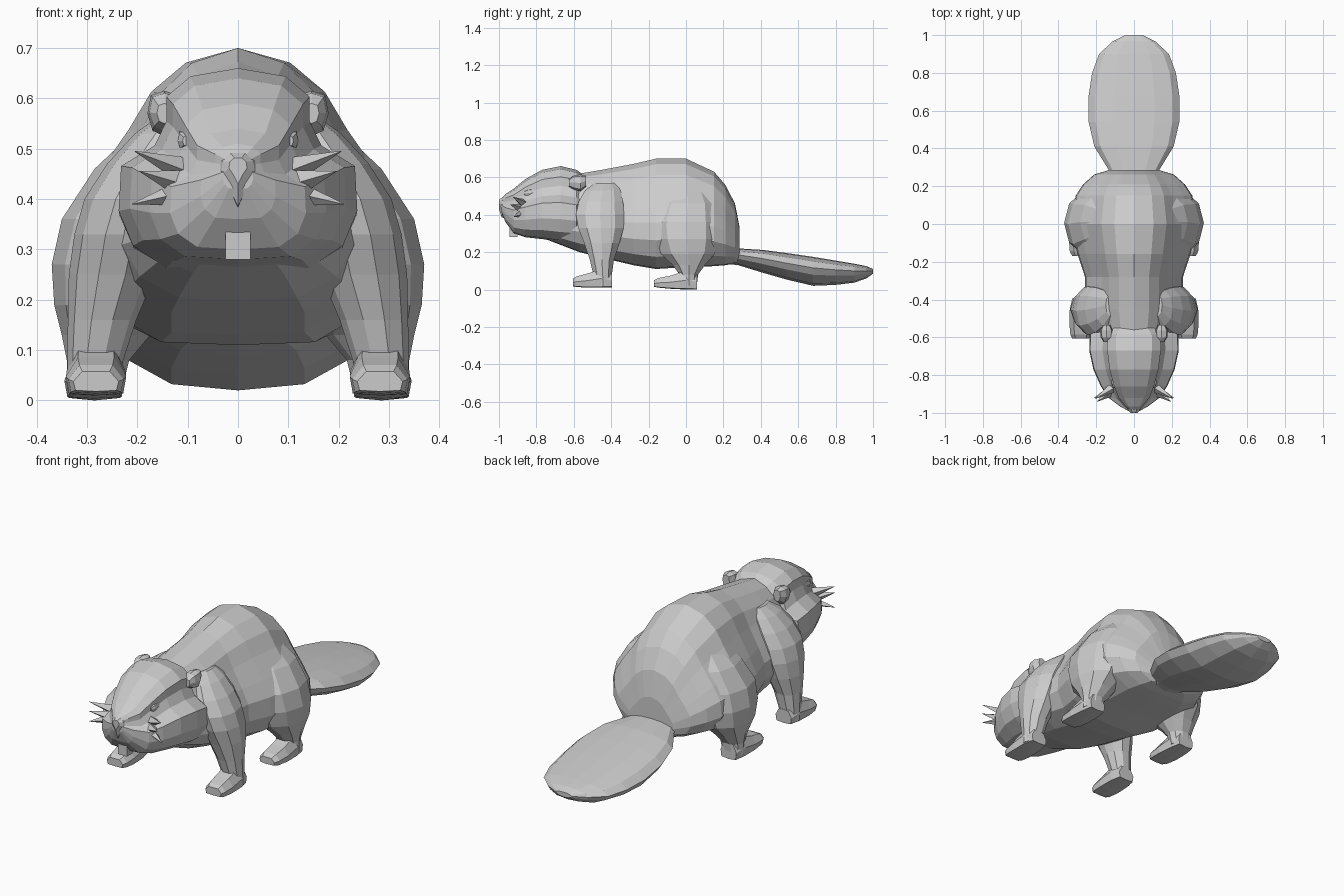
import bpy, bmesh, math
from mathutils import Vector


def loft(name, rings, mirror=False):
    """Skin a list of equal-length point rings and cap both ends."""
    bm = bmesh.new()
    loops = [[bm.verts.new(p) for p in ring] for ring in rings]
    n = len(loops[0])
    for a, b in zip(loops, loops[1:]):
        for i in range(n):
            j = (i + 1) % n
            bm.faces.new((a[i], a[j], b[j], b[i]))
    bm.faces.new(loops[0])
    bm.faces.new(loops[-1])
    bmesh.ops.recalc_face_normals(bm, faces=bm.faces)
    mesh = bpy.data.meshes.new(name)
    bm.to_mesh(mesh)
    bm.free()
    ob = bpy.data.objects.new(name, mesh)
    bpy.context.collection.objects.link(ob)
    if mirror:
        ob.modifiers.new("Mirror", 'MIRROR')
    return ob


def sections(half, rows, cx=0.0):
    """Rows (y, half_width, z_bottom, z_top) filled with a mirrored half outline."""
    full = half + [(-x, z) for x, z in half[-2:0:-1]]
    return [[(cx + x * w, y, lo + z * (hi - lo)) for x, z in full]
            for y, w, lo, hi in rows]


def columns(rows, n=10):
    """Rows (z, cx, cy, rx, ry) turned into horizontal ellipses."""
    return [[(cx + rx * math.cos(2 * math.pi * i / n),
              cy + ry * math.sin(2 * math.pi * i / n), z) for i in range(n)]
            for z, cx, cy, rx, ry in rows]


def spike(name, base, tip, wide, thick):
    """Four-sided tuft, mirrored to both sides."""
    base, tip = Vector(base), Vector(tip)
    axis = (tip - base).normalized()
    u = axis.cross(Vector((0, 1, 0))).normalized()
    v = axis.cross(u)
    ring = lambda c, s: [c + u * wide * s, c + v * thick * s,
                         c - u * wide * s, c - v * thick * s]
    return loft(name, [ring(base, 1), ring(tip, 0.03)], True)


# Body
body_half = [(0, 0), (.5, .01), (.83, .11), (.98, .26), (.96, .42),
             (.83, .55), (.63, .72), (.5, .85), (.3, .95), (0, 1)]
loft("body", sections(body_half, [
    (.287, .13, .15, .33), (.262, .215, .14, .46), (.21, .275, .13, .56),
    (.15, .315, .125, .63), (0, .345, .12, .70), (-.16, .305, .11, .70),
    (-.28, .265, .13, .672), (-.45, .265, .17, .64), (-.57, .235, .20, .62),
    (-.70, .18, .25, .55), (-.80, .12, .29, .50)]))

# Head
head_half = [(0, 0), (.6, .02), (.88, .13), (1, .3), (.98, .52),
             (.70, .62), (.60, .74), (.60, .86), (.4, .96), (0, 1)]
loft("head", sections(head_half, [
    (-.545, .17, .30, .61), (-.585, .235, .25, .64), (-.67, .237, .255, .66),
    (-.77, .215, .27, .64), (-.86, .175, .28, .59), (-.92, .135, .30, .54),
    (-.965, .075, .36, .51), (-.99, .03, .42, .485)]))

# Nose and teeth
box_half = [(0, 0), (1, 0), (1, .8), (.5, 1), (0, 1)]
nose_half = [(0, 0), (.5, .35), (1, .6), (.9, .85), (.4, 1), (0, 1)]
loft("nose", sections(nose_half, [(-.95, .045, .38, .50), (-.985, .034, .385, .49),
                                  (-1.0, .018, .43, .482)]))
loft("front_teeth", sections(box_half, [(-.90, .025, .28, .36), (-.945, .025, .28, .35)]))

# Ears and eyes
ear_half = [(0, 0), (.7, .12), (1, .5), (.8, .9), (0, 1)]
loft("ear", sections(ear_half, [(-.625, .015, .55, .59), (-.60, .030, .535, .61),
                                (-.565, .034, .525, .615), (-.535, .02, .55, .61)], .146), True)
loft("eye", sections(ear_half, [(-.81, .018, .50, .54), (-.845, .018, .495, .535),
                                (-.865, .008, .505, .525)], .102), True)

# Whisker tufts
for label, base, tip in (("upper", (.10, -.86, .455), (.205, -.925, .495)),
                         ("middle", (.11, -.88, .43), (.195, -.94, .455)),
                         ("lower", (.10, -.87, .415), (.21, -.92, .39))):
    spike(label + "_whisker_tuft", base, tip, .028, .03)

# Front legs, leaning in to the shoulder
loft("front_leg", columns([
    (.57, .12, -.43, .03, .06), (.53, .145, -.445, .06, .10),
    (.47, .18, -.455, .08, .125), (.40, .215, -.46, .09, .135),
    (.33, .235, -.455, .09, .128), (.25, .25, -.45, .086, .10),
    (.16, .27, -.45, .068, .068), (.07, .285, -.445, .054, .05),
    (.02, .285, -.445, .054, .05)]), True)

# Hind legs with haunches
loft("hind_leg", columns([
    (.54, .11, .01, .09, .11), (.46, .165, .01, .12, .155),
    (.36, .21, 0, .14, .18), (.27, .232, .005, .138, .175),
    (.19, .243, .01, .122, .15), (.13, .262, .015, .088, .09),
    (.08, .278, .015, .062, .052), (.02, .285, .015, .054, .045)]), True)

# Feet
foot_half = [(0, 0), (.9, .05), (1, .5), (.6, 1), (0, 1)]
loft("front_foot", sections(foot_half, [
    (-.395, .045, .012, .08), (-.45, .058, .01, .11), (-.53, .06, .01, .085),
    (-.585, .055, .014, .07), (-.605, .045, .018, .058)], .282), True)
loft("hind_foot", sections(foot_half, [
    (.06, .045, 0, .08), (0, .056, 0, .10), (-.08, .06, .004, .075),
    (-.145, .055, .01, .062), (-.17, .042, .015, .05)], .285), True)

# Flat tail
tail_half = [(0, 0), (.55, .08), (.9, .38), (1, .62), (.85, .84), (.45, .97), (0, 1)]
loft("tail", sections(tail_half, [
    (.20, .10, .14, .23), (.28, .13, .13, .22), (.41, .21, .09, .212),
    (.54, .24, .053, .195), (.68, .24, .02, .175), (.80, .222, .025, .155),
    (.90, .185, .037, .138), (.965, .115, .06, .125), (1.0, .045, .085, .11)]))
